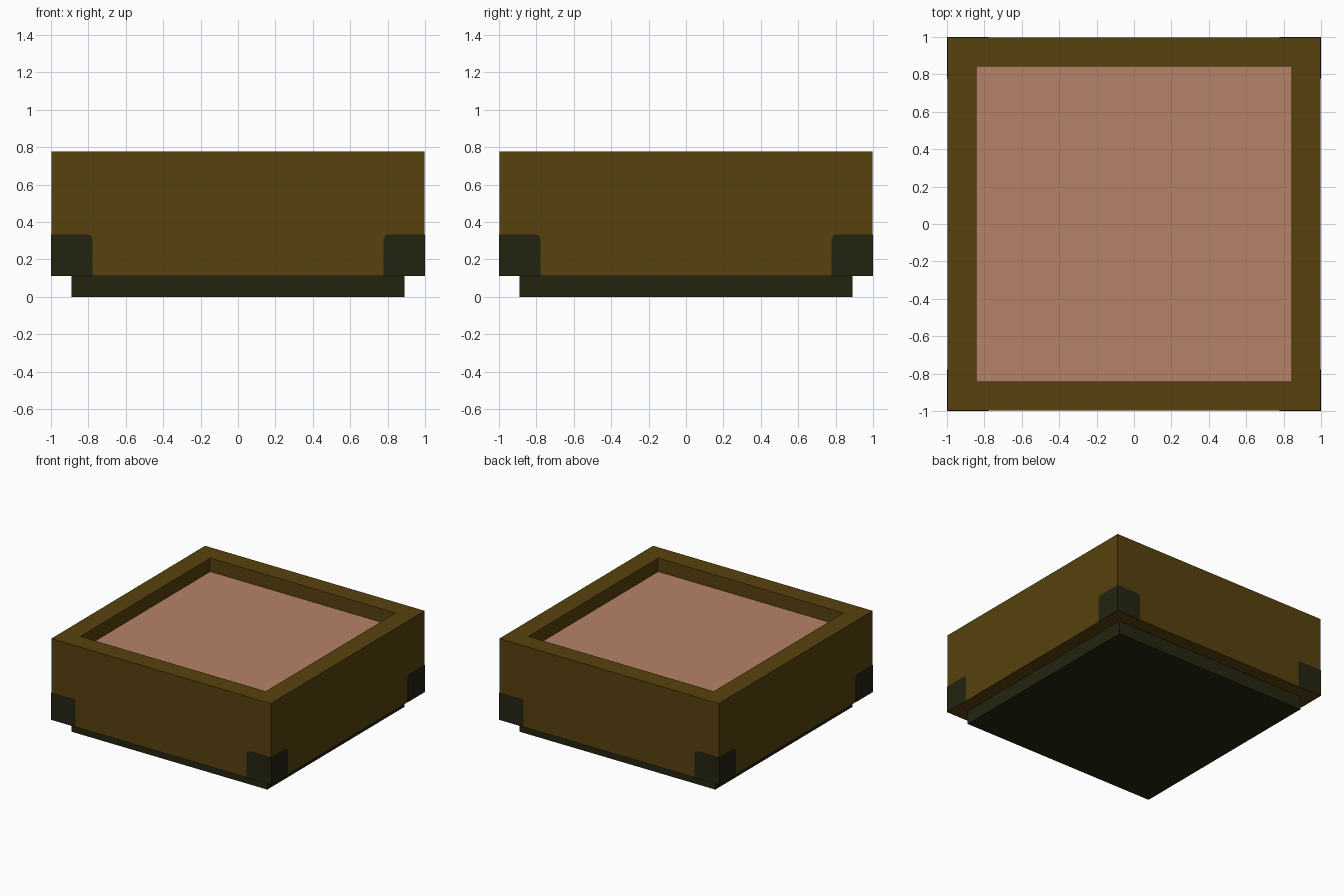
import bpy, bmesh, math
from mathutils import Matrix

if "Cube" in bpy.data.objects:
    bpy.data.objects.remove(bpy.data.objects["Cube"])

U = 1 / 9          # layout module: body is 18 modules wide
SKIN = 0.002       # thickness of the corner plates


def material(name, rgb):
    m = bpy.data.materials.new(name)
    lin = [(c / 255 / 12.92) if c / 255 <= 0.04045 else ((c / 255 + 0.055) / 1.055) ** 2.4 for c in rgb]
    m.diffuse_color = (*lin, 1)
    m.use_nodes = True
    m.node_tree.nodes["Principled BSDF"].inputs["Base Color"].default_value = m.diffuse_color
    return m


brown = material("dark brown wood", (87, 65, 14))
pink = material("dusty pink", (182, 130, 104))
black = material("greenish black", (36, 36, 17))


def finish(name, bm, *mats):
    bmesh.ops.recalc_face_normals(bm, faces=bm.faces)
    me = bpy.data.meshes.new(name)
    bm.to_mesh(me)
    bm.free()
    for m in mats:
        me.materials.append(m)
    ob = bpy.data.objects.new(name, me)
    bpy.context.collection.objects.link(ob)
    return ob


def box(half, z0, z1):
    bm = bmesh.new()
    mat = Matrix.Translation((0, 0, (z0 + z1) / 2)) @ Matrix.Diagonal((2 * half, 2 * half, z1 - z0, 1))
    bmesh.ops.create_cube(bm, size=1, matrix=mat)
    return bm


# Body: square block with a sunken top panel
bm = box(1 - SKIN, U, 7 * U)
bm.normal_update()
top = max(bm.faces, key=lambda f: f.calc_center_median().z)
bmesh.ops.inset_region(bm, faces=[top], thickness=2 * U - SKIN)
rim = list(top.edges)
floor = bmesh.ops.extrude_discrete_faces(bm, faces=[top])["faces"][0]
bmesh.ops.translate(bm, verts=floor.verts, vec=(0, 0, -U))
floor.material_index = 1
finish("body", bm, brown, pink)

# Plinth under the body
finish("plinth", box(8 * U, 0, U), black)

# Corner plates: a rounded profile on both ends of all four sides
r = 0.03
inner, low, high = 7 * U, U, 3 * U
profile = [(1, low), (1, high)]
for i in range(6):
    a = math.pi / 2 * (1 + i / 5)
    profile.append((inner + r + r * math.cos(a), high - r + r * math.sin(a)))
profile.append((inner, low))

bm = bmesh.new()
for side in range(4):
    turn = Matrix.Rotation(side * math.pi / 2, 4, 'Z')
    for s in (-1, 1):
        face = bm.faces.new([bm.verts.new(turn @ Matrix.Diagonal((s, 1, 1, 1)) @ Matrix.Translation((x, -1, z)).to_translation())
                             for x, z in profile])
        ext = bmesh.ops.extrude_face_region(bm, geom=[face], use_keep_orig=True)
        back = [v for v in ext["geom"] if isinstance(v, bmesh.types.BMVert)]
        bmesh.ops.translate(bm, verts=back, vec=turn.to_3x3() @ Matrix.Translation((0, SKIN, 0)).to_translation())
finish("corner_plates", bm, black)
